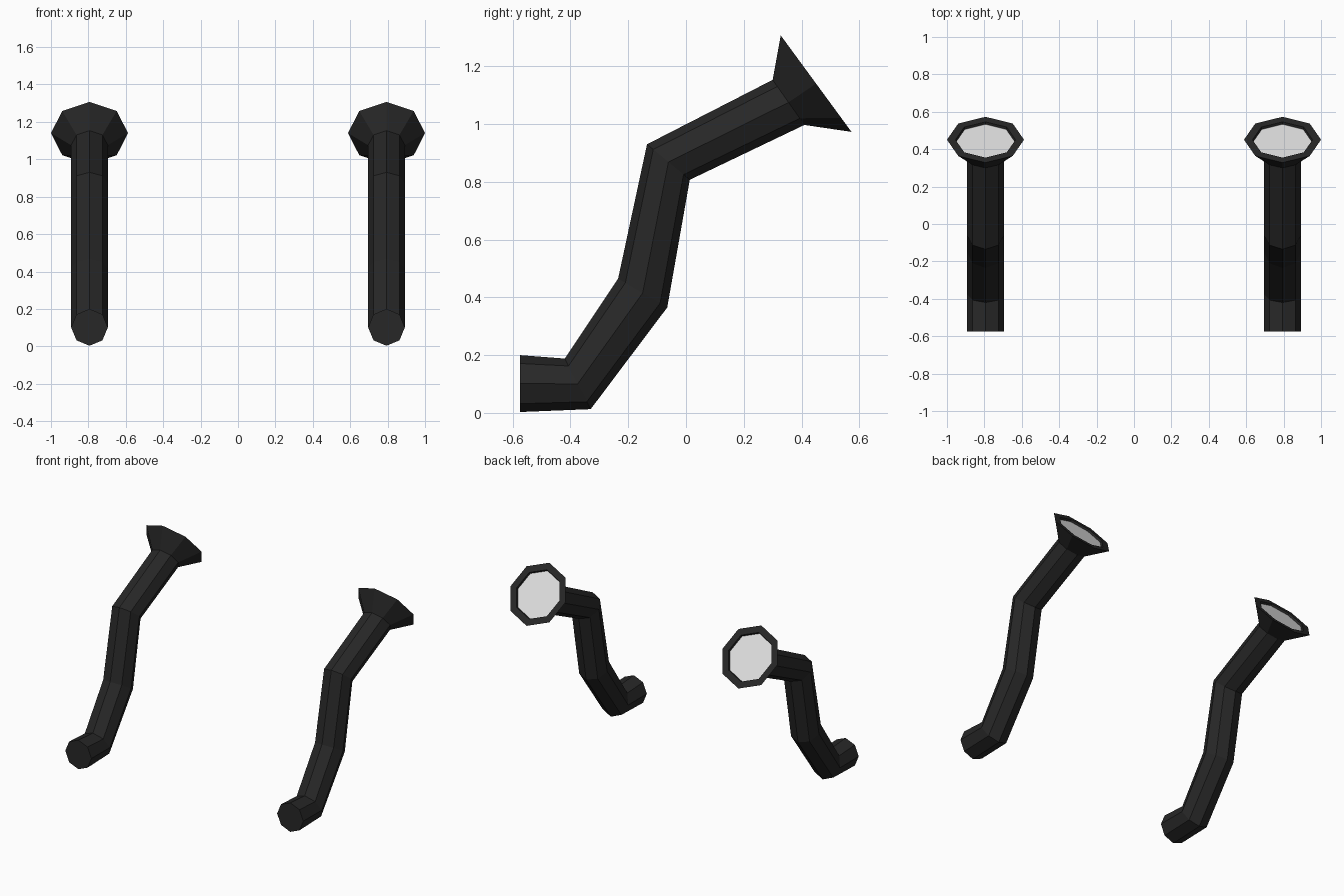
import bpy
import bmesh
from math import cos, sin, pi
from mathutils import Vector

cube = bpy.data.objects.get("Cube")
if cube:
    bpy.data.objects.remove(cube, do_unlink=True)

SIDES = 8
OFFSET = 0.794


def material(name, value):
    m = bpy.data.materials.new(name)
    m.use_nodes = True
    colour = (value, value, value, 1)
    m.diffuse_color = colour
    bsdf = next(n for n in m.node_tree.nodes if n.type == 'BSDF_PRINCIPLED')
    bsdf.inputs["Base Color"].default_value = colour
    return m


black = material("black plastic", 0.02)
silver = material("mirror silver", 0.75)

# Each ring: top point (y, z), bottom point (y, z), half width
STALK = [
    ((-0.575, 0.20), (-0.575, 0.003), 0.098),
    ((-0.42, 0.188), (-0.33, 0.013), 0.098),
    ((-0.235, 0.465), (-0.065, 0.365), 0.098),
    ((-0.135, 0.93), (0.013, 0.807), 0.098),
    ((0.30, 1.153), (0.41, 0.997), 0.098),
]
RIM = ((0.328, 1.307), (0.573, 0.973), 0.206)


def ring_points(ring, x, scale=1.0, depth=0.0):
    top, bottom = (Vector((x, *p)) for p in ring[:2])
    centre, half = (top + bottom) / 2, (top - bottom) / 2
    side = Vector((1, 0, 0))
    inward = half.cross(side).normalized() * -depth
    # keep the sunken direction pointing down into the head
    if inward.z > 0:
        inward.negate()
    return [centre + inward + scale * (half * cos(a) + side * ring[2] * sin(a))
            for a in (2 * pi * i / SIDES for i in range(SIDES))]


def loft(name, rings, mat, cap_start=False, cap_end=False):
    bm = bmesh.new()
    loops = [[bm.verts.new(p) for p in r] for r in rings]
    for a, b in zip(loops, loops[1:]):
        for i in range(SIDES):
            j = (i + 1) % SIDES
            bm.faces.new((a[i], a[j], b[j], b[i]))
    if cap_start:
        bm.faces.new(loops[0][::-1])
    if cap_end:
        bm.faces.new(loops[-1])
    if len(rings) > 1:
        bmesh.ops.recalc_face_normals(bm, faces=bm.faces)
    else:
        bm.normal_update()
        for f in bm.faces:
            if f.normal.z < 0:
                f.normal_flip()
    mesh = bpy.data.meshes.new(name)
    bm.to_mesh(mesh)
    bm.free()
    mesh.materials.append(mat)
    obj = bpy.data.objects.new(name, mesh)
    bpy.context.collection.objects.link(obj)


for label, x in (("left", OFFSET), ("right", -OFFSET)):
    # Bent stalk, flared head and sunken lip in one closed shell
    rings = [ring_points(r, x) for r in STALK + [RIM]]
    rings.append(ring_points(RIM, x, 0.78))
    rings.append(ring_points(RIM, x, 0.76, 0.015))
    loft(label + "_mirror_arm", rings, black, cap_start=True, cap_end=True)
    # Reflective glass just above the bottom of the recess
    loft(label + "_mirror_glass", [ring_points(RIM, x, 0.76, 0.013)], silver, cap_end=True)
